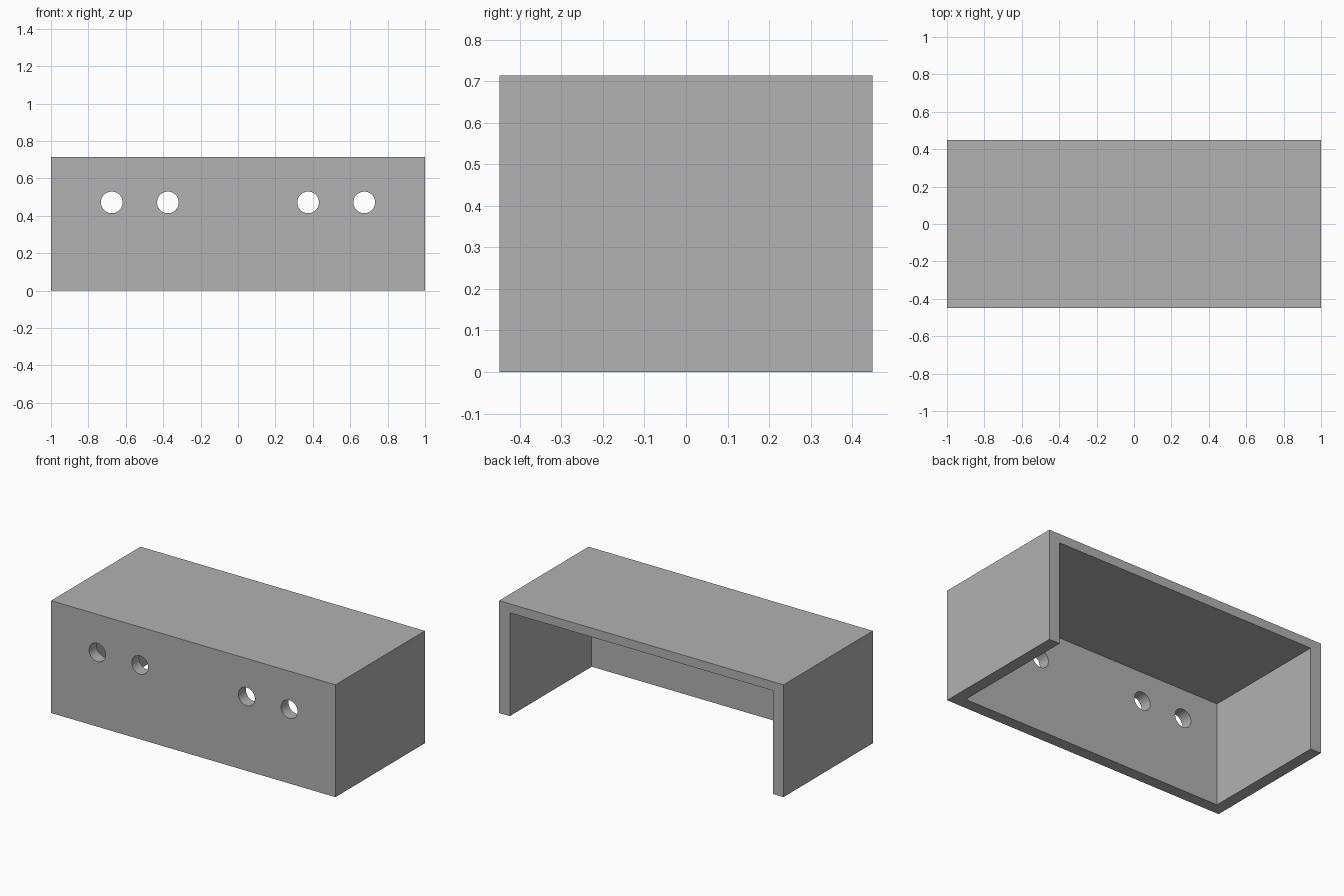
import bpy
import math

WIDTH, DEPTH, HEIGHT = 2.0, 0.898, 0.714
WALL, ROOF = 0.075, 0.057
HOLE_RADIUS, HOLE_Z = 0.058, 0.472

if "Cube" in bpy.data.objects:
    bpy.data.objects.remove(bpy.data.objects["Cube"], do_unlink=True)

grey = bpy.data.materials.new("plain grey")
grey.use_nodes = True
colour = (0.445, 0.445, 0.445, 1)
grey.diffuse_color = colour
grey.node_tree.nodes["Principled BSDF"].inputs["Base Color"].default_value = colour


def box(name, low, high):
    """Axis-aligned box between two corners."""
    centre = [(a + b) / 2 for a, b in zip(low, high)]
    bpy.ops.mesh.primitive_cube_add(size=1, location=centre)
    obj = bpy.context.object
    obj.name = name
    obj.scale = [b - a for a, b in zip(low, high)]
    bpy.ops.object.transform_apply(location=True, rotation=True, scale=True)
    obj.data.materials.append(grey)
    return obj


def cut(target, cutter):
    """Subtract the cutter, then remove it."""
    cutter.hide_render = True
    mod = target.modifiers.new("cut", 'BOOLEAN')
    mod.operation = 'DIFFERENCE'
    mod.solver = 'EXACT'
    mod.object = cutter
    bpy.context.view_layer.objects.active = target
    bpy.ops.object.modifier_apply(modifier=mod.name)
    bpy.data.objects.remove(cutter, do_unlink=True)


# Outer block, hollowed through the underside and the back
x, y = WIDTH / 2, DEPTH / 2
cover = box("cover", (-x, -y, 0), (x, y, HEIGHT))
cavity = box("cavity_cutter", (-x + WALL, -y + WALL, -0.1),
             (x - WALL, y + 0.1, HEIGHT - ROOF))
cut(cover, cavity)

# Two pairs of round holes through the front wall
for side in (-1, 1):
    for offset in (0.375, 0.675):
        bpy.ops.mesh.primitive_cylinder_add(
            vertices=48, radius=HOLE_RADIUS, depth=WALL * 2,
            location=(side * offset, -y + WALL / 2, HOLE_Z),
            rotation=(math.pi / 2, 0, 0))
        drill = bpy.context.object
        drill.name = "hole_cutter"
        drill.data.materials.append(grey)
        cut(cover, drill)

# Smooth hole walls, crisp box edges
bpy.ops.object.select_all(action='DESELECT')
cover.select_set(True)
bpy.context.view_layer.objects.active = cover
bpy.ops.object.shade_smooth_by_angle(angle=math.radians(30))
